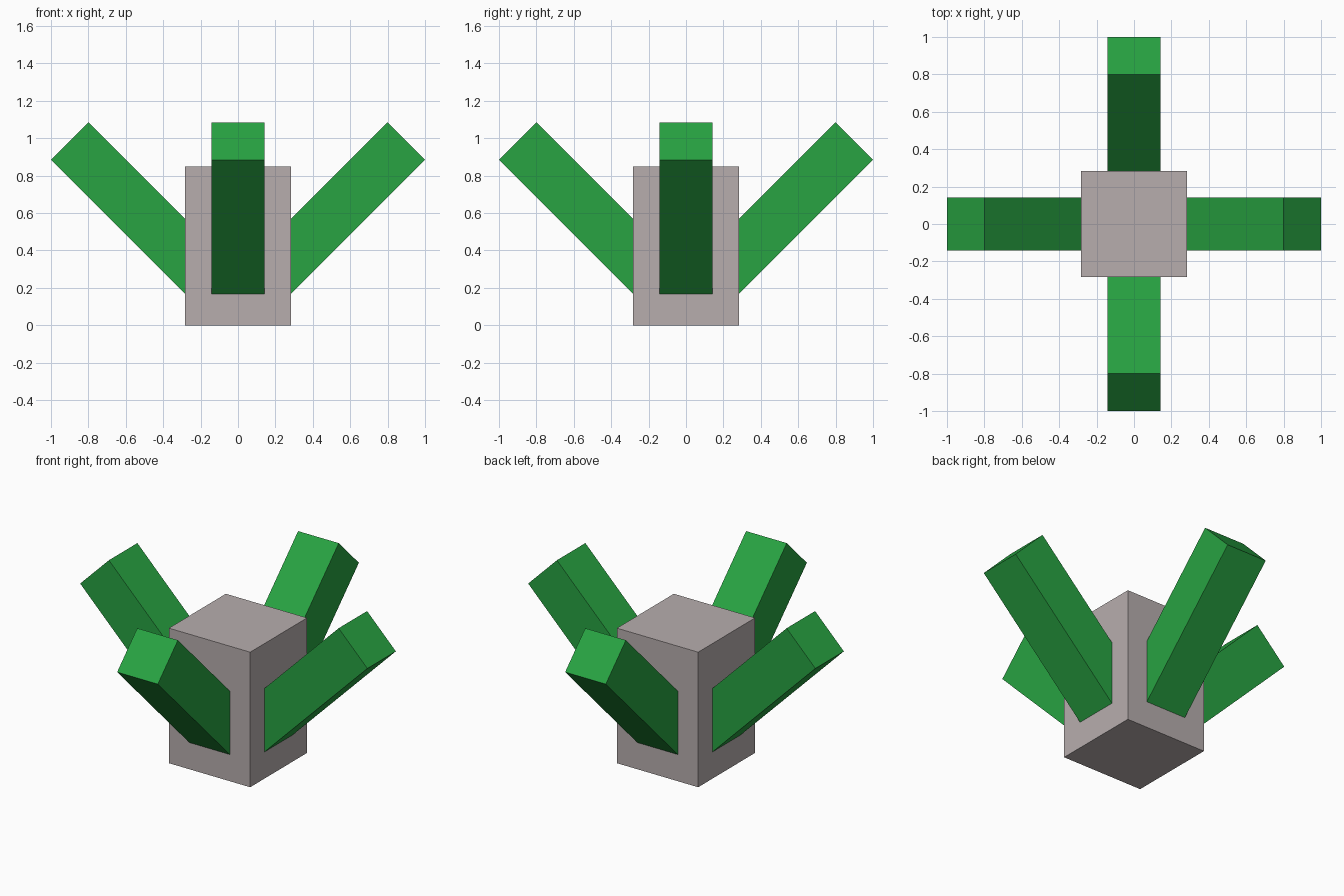
import bpy
from math import pi, sin, cos
from mathutils import Matrix

if "Cube" in bpy.data.objects:
    bpy.data.objects.remove(bpy.data.objects["Cube"], do_unlink=True)


def material(name, rgb):
    mat = bpy.data.materials.new(name)
    mat.use_nodes = True
    mat.diffuse_color = (*rgb, 1)
    mat.node_tree.nodes["Principled BSDF"].inputs["Base Color"].default_value = (*rgb, 1)
    return mat


def box(name, size, mat, placement):
    bpy.ops.mesh.primitive_cube_add(size=1)
    obj = bpy.context.object
    obj.name = obj.data.name = name
    obj.data.transform(placement @ Matrix.Diagonal((*size, 1)))
    obj.data.materials.append(mat)
    return obj


grey = material("warm grey", (0.474, 0.423, 0.423))
green = material("leaf green", (0.021, 0.366, 0.054))

# Upright central block
WIDTH, HEIGHT = 0.566, 0.85
box("central_block", (WIDTH, WIDTH, HEIGHT), grey, Matrix.Translation((0, 0, HEIGHT / 2)))

# Four square arms rising outward at 45 degrees from inside the block
THICK = WIDTH / 2
INNER, OUTER, RISE = 0.1, 0.9, 0.085
length = (OUTER - INNER) / cos(pi / 4)
mid = (INNER + OUTER) / 2
tilt = Matrix.Translation((mid, 0, mid + RISE)) @ Matrix.Rotation(-pi / 4, 4, "Y")

for i, side in enumerate(("left", "back", "right", "front")):
    turn = Matrix.Rotation(i * pi / 2, 4, "Z")
    box(side + "_arm", (length, THICK, THICK), green, turn @ tilt)
